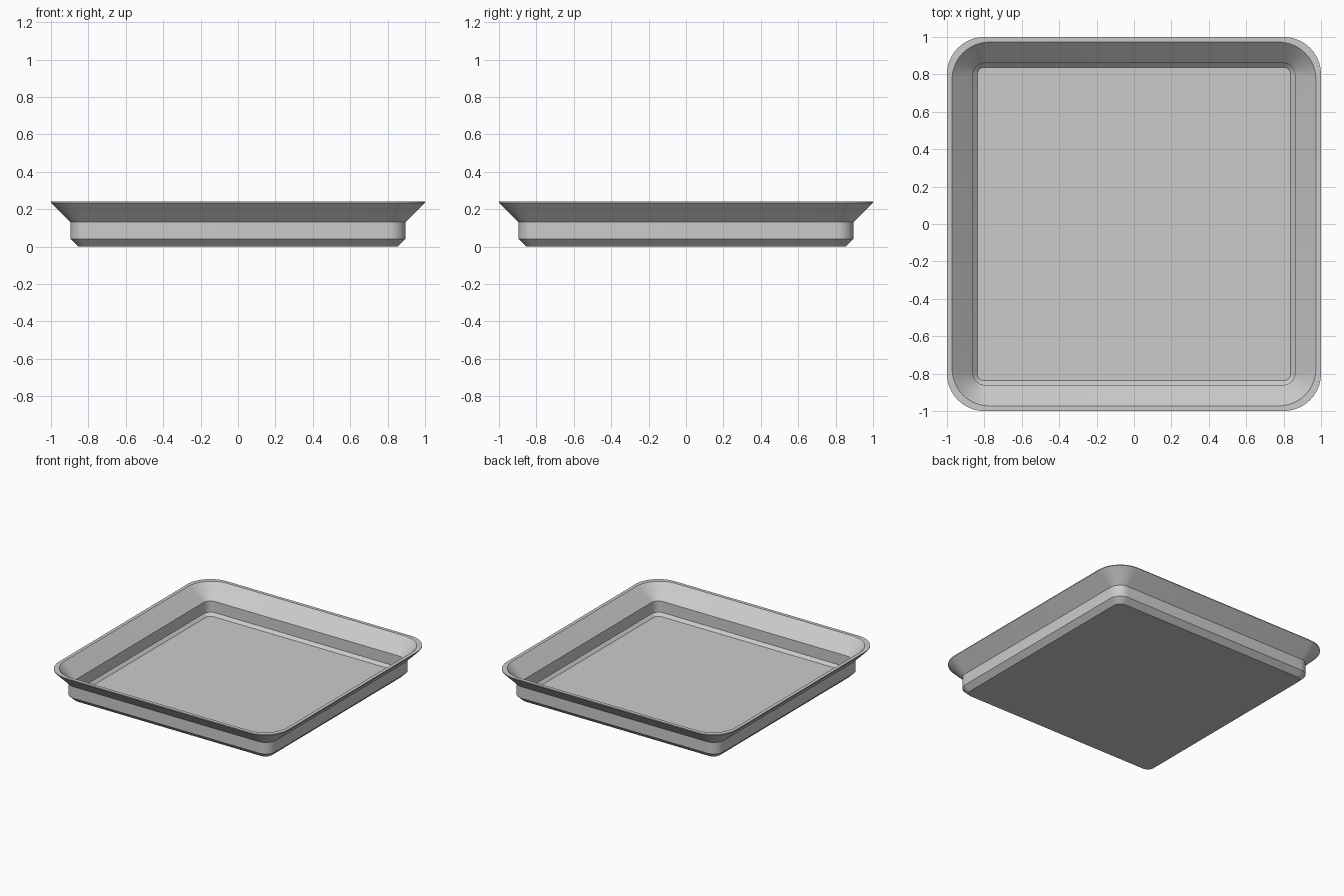
import bpy
import bmesh
import math

cube = bpy.data.objects.get("Cube")
if cube:
    bpy.data.objects.remove(cube, do_unlink=True)

STEPS = 10  # segments per rounded corner


def rounded_square(bm, half, radius, z):
    """Ring of vertices around a square with rounded corners."""
    ring = []
    c = half - radius
    for corner, (sx, sy) in enumerate([(1, 1), (-1, 1), (-1, -1), (1, -1)]):
        for i in range(STEPS + 1):
            a = (corner + i / STEPS) * math.pi / 2
            ring.append(bm.verts.new((sx * c + radius * math.cos(a),
                                      sy * c + radius * math.sin(a), z)))
    return ring


# Single neutral metal colour
metal = bpy.data.materials.new("light_grey_metal")
metal.use_nodes = True
grey = (0.6, 0.6, 0.6, 1)
metal.diffuse_color = grey
metal.node_tree.nodes["Principled BSDF"].inputs["Base Color"].default_value = grey

# Shell section from underside, over the rim, to the inner floor:
# half width, corner radius, height
section = [
    (0.855, 0.055, 0.0),
    (0.895, 0.09, 0.04),
    (0.895, 0.09, 0.13),
    (1.0, 0.2, 0.234),
    (1.0, 0.2, 0.24),
    (0.973, 0.2, 0.24),
    (0.86, 0.06, 0.132),
    (0.86, 0.06, 0.044),
    (0.838, 0.038, 0.022),
]

bm = bmesh.new()
rings = [rounded_square(bm, *s) for s in section]
for low, high in zip(rings, rings[1:]):
    n = len(low)
    for i in range(n):
        j = (i + 1) % n
        bm.faces.new((low[i], low[j], high[j], high[i]))
bm.faces.new(rings[0][::-1])  # underside
bm.faces.new(rings[-1])       # inner floor
bmesh.ops.recalc_face_normals(bm, faces=bm.faces)

mesh = bpy.data.meshes.new("tray")
bm.to_mesh(mesh)
bm.free()
mesh.materials.append(metal)
tray = bpy.data.objects.new("tray", mesh)
bpy.context.collection.objects.link(tray)

# Smooth corners, crisp folds
bpy.ops.object.select_all(action='DESELECT')
tray.select_set(True)
bpy.context.view_layer.objects.active = tray
bpy.ops.object.shade_smooth_by_angle(angle=math.radians(30))
